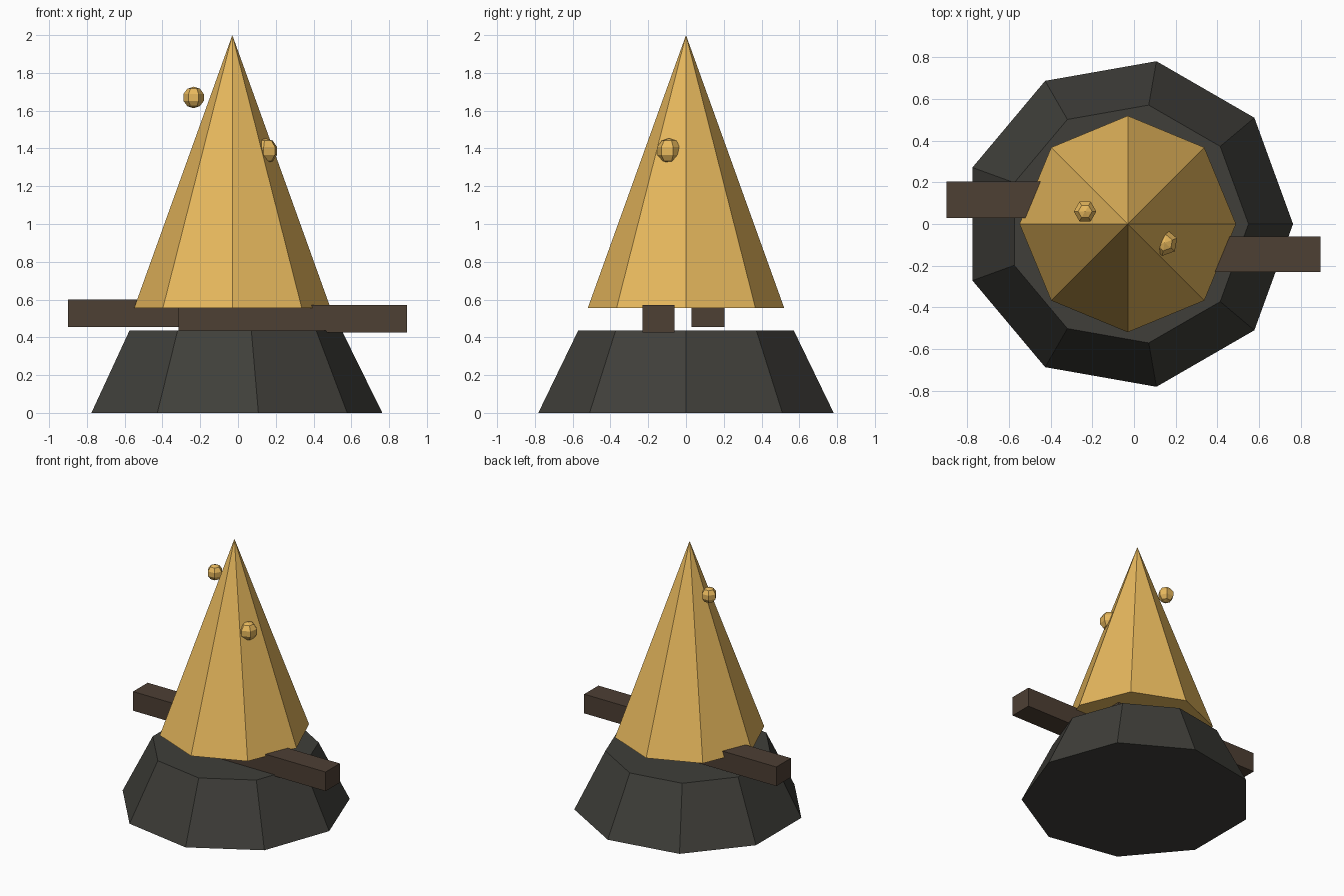
import bpy, bmesh
from math import radians
from mathutils import Matrix, Vector

if "Cube" in bpy.data.objects:
    bpy.data.objects.remove(bpy.data.objects["Cube"])

CX = -0.03  # shared axis of the bowl and the flame


def material(name, rgb):
    m = bpy.data.materials.new(name)
    m.diffuse_color = (*rgb, 1)
    m.use_nodes = True
    m.node_tree.nodes["Principled BSDF"].inputs["Base Color"].default_value = m.diffuse_color
    return m


STONE = material("dark_stone", (0.05, 0.049, 0.042))
WOOD = material("charred_wood", (0.075, 0.05, 0.034))
FLAME = material("flame_gold", (0.80, 0.48, 0.11))


def finish(name, bm, mat, loc):
    bmesh.ops.recalc_face_normals(bm, faces=bm.faces)
    me = bpy.data.meshes.new(name)
    bm.to_mesh(me)
    bm.free()
    me.materials.append(mat)
    ob = bpy.data.objects.new(name, me)
    ob.location = loc
    bpy.context.collection.objects.link(ob)
    return ob


def frustum(name, sides, r1, r2, z1, z2, mat):
    bm = bmesh.new()
    # turned so that one corner points along +x
    bmesh.ops.create_cone(bm, cap_ends=True, segments=sides, radius1=r1, radius2=r2,
                          depth=z2 - z1, matrix=Matrix.Rotation(radians(-90), 4, 'Z'))
    return finish(name, bm, mat, (CX, 0, (z1 + z2) / 2))


def log(name, lo, hi):
    lo, hi = Vector(lo), Vector(hi)
    bm = bmesh.new()
    bmesh.ops.create_cube(bm, size=1, matrix=Matrix.Diagonal((*(hi - lo), 1)))
    return finish(name, bm, WOOD, (lo + hi) / 2)


def ember(name, loc, r, turn):
    bm = bmesh.new()
    bmesh.ops.create_uvsphere(bm, u_segments=6, v_segments=5, radius=r,
                              matrix=Matrix.Rotation(radians(turn - 90), 4, 'Z'))
    return finish(name, bm, FLAME, loc)


# Nine-sided stone base and eight-sided flame
frustum("base", 9, 0.794, 0.58, 0, 0.435, STONE)
frustum("flame", 8, 0.52, 0, 0.555, 2.0, FLAME)

# Two logs lying across the base
log("left_log", (-0.90, 0.03, 0.455), (0.31, 0.205, 0.60))
log("right_log", (-0.315, -0.23, 0.425), (0.895, -0.06, 0.57))

# Sparks beside the flame
ember("upper_spark", (-0.235, 0.06, 1.67), 0.057, 0)
ember("lower_spark", (0.147, -0.09, 1.387), 0.067, 20)
